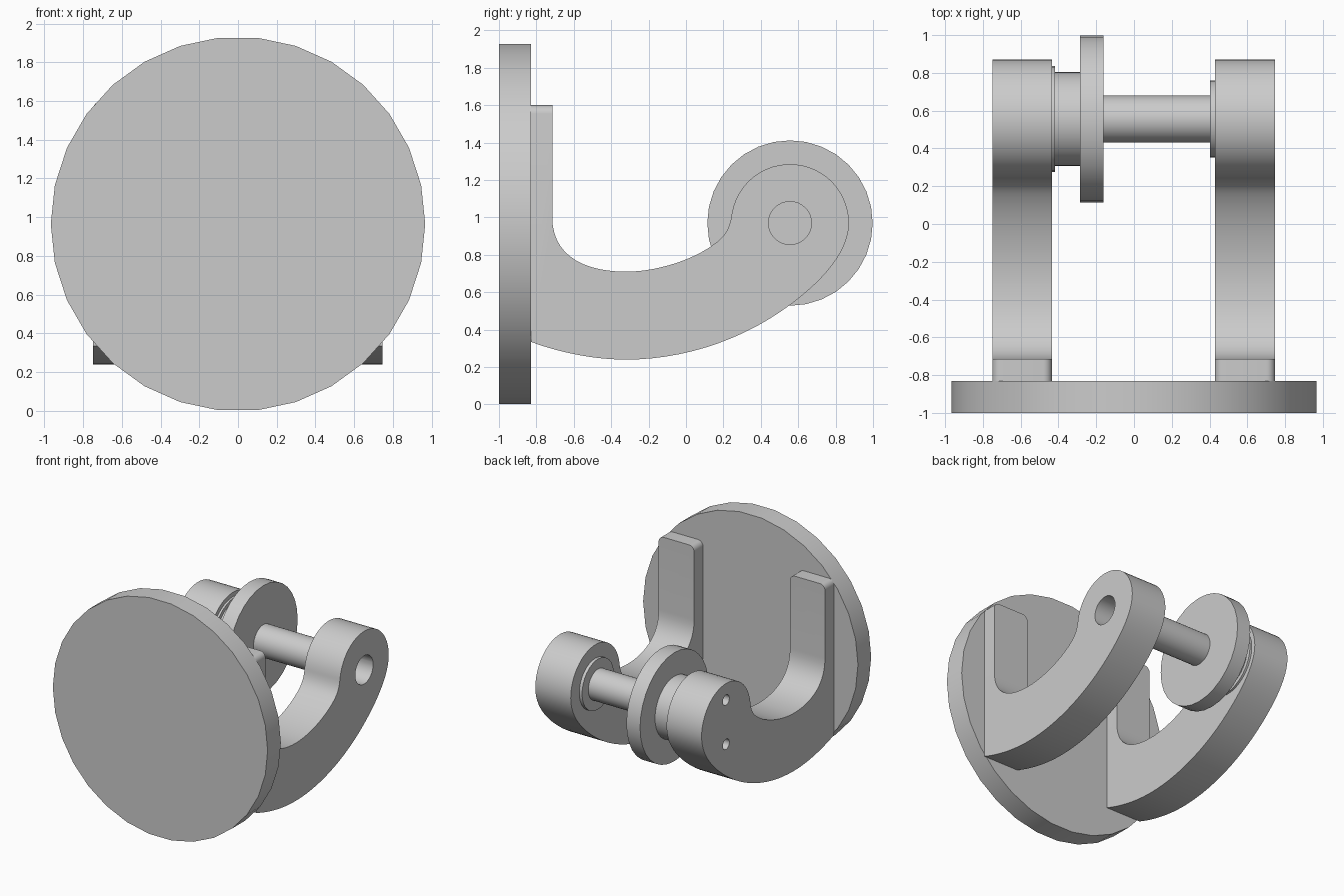
import bpy, bmesh
from math import cos, sin, pi, radians
from mathutils import Vector
from mathutils.geometry import interpolate_bezier

cube = bpy.data.objects.get("Cube")
if cube:
    bpy.data.objects.remove(cube, do_unlink=True)

grey = bpy.data.materials.new("plain grey")
grey.use_nodes = True
grey.diffuse_color = (0.6, 0.6, 0.6, 1)
grey.node_tree.nodes["Principled BSDF"].inputs["Base Color"].default_value = (0.6, 0.6, 0.6, 1)

AXLE = (0.556, 0.97)   # axle centre in y, z


def circle(centre, r, n=32):
    return [(centre[0] + r * cos(2 * pi * i / n), centre[1] + r * sin(2 * pi * i / n))
            for i in range(n)]


def prism(name, points, axis, start, end, round_top=0):
    """Extrude a profile along x (points are y, z) or along y (points are x, z)."""
    bm = bmesh.new()
    place = (lambda p, d: (d, p[0], p[1])) if axis == "x" else (lambda p, d: (p[0], d, p[1]))
    face = bm.faces.new([bm.verts.new(place(p, start)) for p in points])
    grown = bmesh.ops.extrude_face_region(bm, geom=[face])
    step = Vector(place((0, 0), end - start))
    bmesh.ops.translate(bm, vec=step, verts=[v for v in grown["geom"]
                                             if isinstance(v, bmesh.types.BMVert)])
    if round_top:
        top = max(v.co.z for v in bm.verts)
        edges = [e for e in bm.edges if all(v.co.z > top - 1e-4 for v in e.verts)
                 and abs(e.verts[0].co.x - e.verts[1].co.x) < 1e-4]
        bmesh.ops.bevel(bm, geom=edges, offset=round_top, segments=6,
                        profile=0.5, affect="EDGES")
    bmesh.ops.recalc_face_normals(bm, faces=bm.faces[:])
    mesh = bpy.data.meshes.new(name)
    bm.to_mesh(mesh)
    bm.free()
    mesh.materials.append(grey)
    ob = bpy.data.objects.new(name, mesh)
    bpy.context.collection.objects.link(ob)
    return ob


def activate(ob):
    bpy.ops.object.select_all(action="DESELECT")
    ob.select_set(True)
    bpy.context.view_layer.objects.active = ob


def smooth(ob):
    activate(ob)
    bpy.ops.object.shade_smooth_by_angle(angle=radians(30))


def drill(ob, centre, r, start, end):
    cutter = prism("hole_cutter", circle(centre, r), "x", start, end)
    cutter.hide_render = True
    mod = ob.modifiers.new("hole", "BOOLEAN")
    mod.operation = "DIFFERENCE"
    mod.object = cutter
    activate(ob)
    bpy.ops.object.modifier_apply(modifier=mod.name)
    bpy.data.objects.remove(cutter, do_unlink=True)


def bezier(*pts, n=14):
    return [(p.x, p.y) for p in interpolate_bezier(*[Vector(p) for p in pts], n)]


# Hooked arm profile: pad, inner sweep, round head, outer sweep
arm = [(-0.83, 1.6), (-0.715, 1.6)]
arm += bezier((-0.715, 1.0), (-0.715, 0.8), (-0.55, 0.71), (-0.32, 0.71))
arm += bezier((-0.32, 0.71), (-0.17, 0.71), (0.02, 0.765), (0.14, 0.85))[1:]
arm += bezier((0.14, 0.85), (0.2, 0.89), (0.23, 0.93), (0.242, 1.0), n=8)[1:]
for i in range(25):
    a = radians(171 * (1 - i / 24))
    arm.append((AXLE[0] + 0.315 * cos(a), AXLE[1] + 0.315 * sin(a)))
arm += bezier(arm[-1], (0.871, 0.8), (0.7, 0.64), (0.56, 0.535))[1:]
arm += bezier((0.56, 0.535), (0.3, 0.34), (-0.02, 0.24), (-0.32, 0.24))[1:]
arm += bezier((-0.32, 0.24), (-0.5, 0.24), (-0.68, 0.28), (-0.83, 0.335))[1:]

left_arm = prism("left_arm", arm, "x", 0.428, 0.747, 0.045)
right_arm = prism("right_arm", arm, "x", -0.75, -0.435, 0.045)

# Axle bore in one arm, two screw holes in the other
drill(left_arm, AXLE, 0.115, 0.35, 0.85)
for dz in (-0.18, 0.18):
    drill(right_arm, (AXLE[0], AXLE[1] + dz), 0.042, -0.85, -0.4)

# Round front plate
plate = prism("front_plate", circle((0, 0.965), 0.967, 30), "y", -1, -0.83)

# Axle parts: name, radius, x range
turned = [prism(name, circle(AXLE, r), "x", a, b) for name, r, a, b in (
    ("right_flange", 0.28, -0.435, -0.418),
    ("hub", 0.25, -0.418, -0.285),
    ("wheel", 0.442, -0.285, -0.162),
    ("axle", 0.125, -0.162, 0.403),
    ("left_flange", 0.205, 0.403, 0.428))]

for ob in [left_arm, right_arm, plate] + turned:
    smooth(ob)
